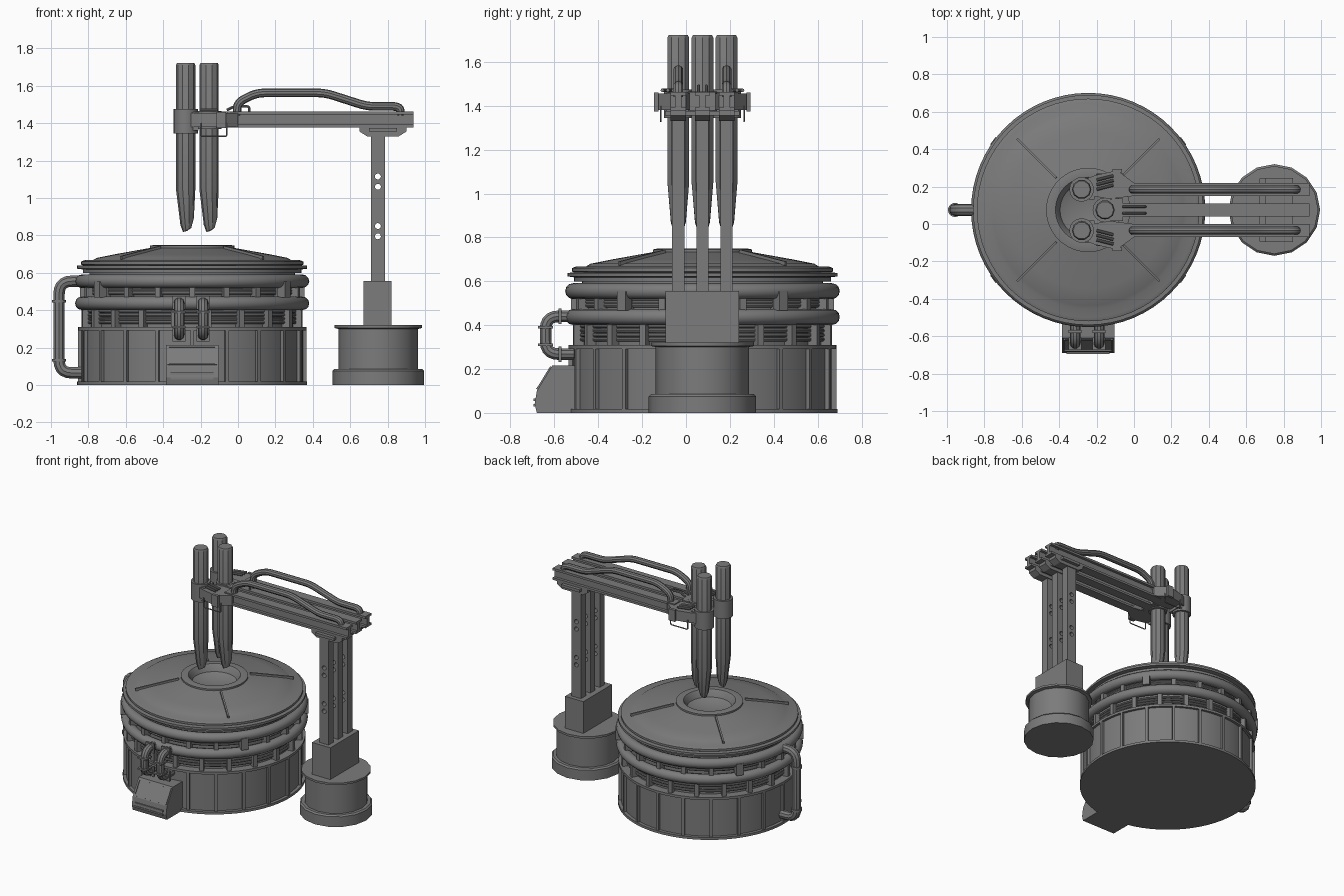
import bpy, bmesh, math
from mathutils import Matrix, Vector

cube = bpy.data.objects.get("Cube")
if cube:
    bpy.data.objects.remove(cube, do_unlink=True)

steel = bpy.data.materials.new("dark_steel")
steel.use_nodes = True
GREY = (0.2, 0.2, 0.2, 1)
steel.diffuse_color = GREY
steel.node_tree.nodes["Principled BSDF"].inputs["Base Color"].default_value = GREY

CX, CY = -0.245, 0.075          # furnace axis
PX = 0.75                       # mast axis
LANES = (-0.11, 0, 0.11)        # three parallel arms, offset from CY


def finish(name, bm, smooth=True):
    bmesh.ops.recalc_face_normals(bm, faces=bm.faces)
    me = bpy.data.meshes.new(name)
    bm.to_mesh(me)
    bm.free()
    ob = bpy.data.objects.new(name, me)
    bpy.context.collection.objects.link(ob)
    me.materials.append(steel)
    if smooth:
        shade(ob)
    return ob


def select(ob):
    bpy.ops.object.select_all(action='DESELECT')
    ob.select_set(True)
    bpy.context.view_layer.objects.active = ob


def shade(ob):
    select(ob)
    bpy.ops.object.shade_smooth_by_angle(angle=math.radians(32))


def lathe(name, profile, x=CX, y=CY, segs=64):
    """Revolve (radius, z) points; radius 0 closes the ends."""
    bm = bmesh.new()
    vs = [bm.verts.new((r, 0, z)) for r, z in profile]
    es = [bm.edges.new(p) for p in zip(vs, vs[1:])]
    bmesh.ops.spin(bm, geom=vs + es, cent=(0, 0, 0), axis=(0, 0, 1),
                   angle=math.tau, steps=segs, use_duplicate=False)
    bmesh.ops.remove_doubles(bm, verts=bm.verts, dist=1e-5)
    bmesh.ops.translate(bm, verts=bm.verts, vec=(x, y, 0))
    return finish(name, bm)


def boxes(name, items):
    """Join boxes given as (centre, size) or (centre, size, rotation)."""
    bm = bmesh.new()
    for c, s, *rot in items:
        m = Matrix.Translation(c) @ (rot[0] if rot else Matrix()) @ Matrix.Diagonal((*s, 1))
        bmesh.ops.create_cube(bm, size=1, matrix=m)
    return finish(name, bm, False)


def ring(name, count, radius, z, size, phase=0, tilt=0):
    """Boxes spread round the furnace axis."""
    items = []
    for i in range(count):
        a = phase + math.tau * i / count
        rot = Matrix.Rotation(a, 4, 'Z') @ Matrix.Rotation(tilt, 4, 'Y')
        items.append(((CX + radius * math.cos(a), CY + radius * math.sin(a), z), size, rot))
    return boxes(name, items)


def prism(name, pts, axis, lo, hi):
    """Extrude a polygon along an axis."""
    place = {'X': lambda a, b: (lo, a, b), 'Y': lambda a, b: (a, lo, b),
             'Z': lambda a, b: (a, b, lo)}[axis]
    bm = bmesh.new()
    f = bm.faces.new([bm.verts.new(place(*p)) for p in pts])
    new = bmesh.ops.extrude_face_region(bm, geom=[f])["geom"]
    step = Vector([(hi - lo) * (axis == k) for k in "XYZ"])
    bmesh.ops.translate(bm, verts=[v for v in new if isinstance(v, bmesh.types.BMVert)], vec=step)
    return finish(name, bm, False)


def to_mesh(name, cu):
    ob = bpy.data.objects.new(name, cu)
    bpy.context.collection.objects.link(ob)
    cu.materials.append(steel)
    select(ob)
    bpy.ops.object.convert(target='MESH')
    shade(ob)
    return ob


def tube(name, pts, r, bend=0.04, closed=False):
    """Round pipe along a path with rounded corners."""
    pts = [Vector(p) for p in pts]
    path = [pts[0]]
    for a, b, c in zip(pts, pts[1:], pts[2:]):
        p = b + (a - b).normalized() * min(bend, (a - b).length / 2)
        q = b + (c - b).normalized() * min(bend, (c - b).length / 2)
        for i in range(6):
            t = i / 5
            path.append(p * (1 - t) ** 2 + b * 2 * t * (1 - t) + q * t * t)
    path.append(pts[-1])
    cu = bpy.data.curves.new(name, 'CURVE')
    cu.dimensions = '3D'
    cu.bevel_depth, cu.bevel_resolution, cu.use_fill_caps = r, 3, True
    sp = cu.splines.new('POLY')
    sp.points.add(len(path) - 1)
    for p, v in zip(sp.points, path):
        p.co = (*v, 1)
    return to_mesh(name, cu)


def torus(name, R, r, z, sides=12):
    arc = [(R + r * math.cos(math.tau * i / sides), z + r * math.sin(math.tau * i / sides))
           for i in range(sides + 1)]
    return lathe(name, arc)


# Furnace vessel: lower shell with flanges and ribs, recessed upper shell
lathe("lower_shell", [(0, 0), (.615, 0), (.615, .018), (.592, .018), (.592, .292),
                      (.61, .292), (.61, .31), (.55, .31), (.55, .62), (0, .62)])
ring("shell_ribs", 20, .598, .155, (.024, .02, .275), math.pi / 2)
for z in (.335, .355, .375, .395, .49, .505, .52):
    torus("cooling_tube", .558, .009, z, 8)
ring("lower_brackets", 20, .57, .36, (.05, .03, .1), .15)
ring("upper_brackets", 20, .575, .5, (.05, .03, .08), 0)
torus("lower_ring_pipe", .59, .036, .437)
torus("upper_ring_pipe", .59, .036, .555)
ring("side_lugs", 2, .605, .51, (.05, .05, .085), math.radians(-36))
ring("side_lugs_back", 2, .605, .51, (.05, .05, .085), math.radians(36))

# Domed lid with electrode opening
lathe("lid", [(0, .6), (.585, .6), (.585, .618), (.615, .622), (.615, .638), (.585, .64),
              (.595, .645), (.595, .66), (.575, .668), (.53, .668), (.51, .68), (.42, .698),
              (.225, .733), (.225, .745), (.2, .75), (.175, .748), (.165, .735),
              (.15, .7), (.1, .68), (0, .675)])
ring("lid_ribs", 4, .39, .708, (.3, .012, .018), math.pi / 4, math.atan2(.05, .27))

# Side downpipe with collars
tube("side_pipe", [(-.82, CY, .555), (-.957, CY, .555), (-.957, CY, .065), (-.82, CY, .065)], .032, .07)
for z in (.44, .125):
    lathe("pipe_collar", [(0, z), (.038, z), (.038, z + .015), (0, z + .015)], -.957, CY, 16)

# Tapping box at the front, with recessed-look panel frame and grille
prism("tapping_box", [(-.5, 0), (-.68, 0), (-.69, .04), (-.68, .1), (-.61, .215), (-.5, .215)],
      'X', CX - .14, CX + .14)
slope = Matrix.Rotation(-math.atan2(.07, .115), 4, 'X')
boxes("box_frame", [((CX, -.677, .112), (.26, .008, .01), slope),
                    ((CX, -.617, .206), (.26, .008, .01), slope)] +
      [((CX + s * .128, -.647, .159), (.01, .008, .12), slope) for s in (-1, 1)])
boxes("box_grille", [((CX, -.688, z), (.23, .012, .012)) for z in (.035, .06)])

# Twin bent pipes above the tapping box
for x in (-.315, -.187):
    tube("front_pipe", [(x, -.5, .44), (x, -.64, .44), (x, -.64, .268), (x, -.5, .268)], .028, .06)
    boxes("pipe_flange", [((x, -.575, z), (.07, .014, .07)) for z in (.44, .268)]
          + [((x, -.64, .39), (.068, .068, .012)), ((x, -.64, .31), (.068, .068, .012))])

# Mast pedestal
lathe("pedestal", [(0, 0), (.245, 0), (.245, .075), (.235, .085), (.213, .085), (.213, .3),
                   (.235, .305), (.235, .32), (0, .32)], PX, CY, 16)
boxes("mast_box", [((.745, CY, .435), (.15, .335, .24))])

# Three perforated masts, each carrying an I-beam arm
for lane in LANES:
    y = CY + lane
    cu = bpy.data.curves.new("mast", 'CURVE')
    cu.dimensions, cu.fill_mode, cu.extrude = '2D', 'BOTH', .028
    outline = [(-.038, .55), (.038, .55), (.038, 1.34), (-.038, 1.34)]
    holes = [[(.016 * math.cos(math.tau * i / 12), z + .016 * math.sin(math.tau * i / 12))
              for i in range(12)] for z in (.795, .85, 1.06, 1.115)]
    for loop in [outline] + holes:
        sp = cu.splines.new('POLY')
        sp.points.add(len(loop) - 1)
        sp.use_cyclic_u = True
        for p, v in zip(sp.points, loop):
            p.co = (*v, 0, 1)
    post = to_mesh("mast", cu)
    post.matrix_world = Matrix.Translation((.748, y, 0)) @ Matrix.Rotation(math.pi / 2, 4, 'X')
    prism("mast_head", [(.65, 1.38), (.65, 1.355), (.69, 1.33), (.86, 1.33), (.9, 1.355), (.9, 1.38)],
          'Y', y - .035, y + .035)
    x0 = -.06 if lane else -.11
    mid, size = (x0 + .937) / 2, .937 - x0
    boxes("arm_beam", [((mid, y, 1.385), (size, .07, .016)), ((mid, y, 1.455), (size, .07, .016)),
                       ((mid, y, 1.42), (size, .03, .06))])
boxes("head_plate", [((.775, CY, 1.365), (.15, .34, .02))])

# Bent cooling pipes over the outer arms
for y in (CY - .11, CY + .11):
    tube("arm_pipe", [(-.005, y, 1.44), (-.005, y, 1.51), (.1, y, 1.562), (.465, y, 1.562),
                      (.69, y, 1.49), (.868, y, 1.49), (.868, y, 1.44)], .023, .045)

# Electrodes with worn tips, and their clamp collars
for x, lane in ((-.28, LANES[0]), (-.155, LANES[1]), (-.28, LANES[2])):
    y = CY + lane
    rod = lathe("electrode", [(0, .82), (.022, .825), (.036, .87), (.052, 1.05),
                              (.052, 1.71), (.046, 1.722), (0, 1.722)], x, y, 10)
    for v in rod.data.vertices:         # lopsided worn tip
        if v.co.z < .9:
            v.co.x += .008
            v.co.z += (v.co.x - x) * .5
    lo, hi = (1.345, 1.475) if lane else (1.37, 1.465)
    lathe("clamp_collar", [(.05, lo), (.066, lo), (.066, hi), (.05, hi), (.05, lo)], x, y, 16)

# Outer clamp holders, mirrored about the middle arm
for s in (-1, 1):
    prism("clamp_holder", [(x, CY + s * d) for x, d in
                           ((.0, .075), (.0, .145), (-.09, .212), (-.21, .185), (-.27, .16),
                            (-.24, .075), (-.12, .06))], 'Z', 1.38, 1.455)
    boxes("holder_lip", [((-.09, CY + s * .21, 1.417), (.05, .02, .085)),
                         ((-.225, CY + s * .11, 1.41), (.03, .11, .1))])
    for k in range(3):
        d = .115 + .025 * k
        tube("clamp_bolt", [(-.2, CY + s * (d - .005), 1.47), (-.11, CY + s * (d + .018), 1.47)], .008)
    tube("guard_rail", [(-.2, CY + s * .19, 1.4), (-.2, CY + s * .19, 1.33),
                        (-.06, CY + s * .19, 1.33), (-.06, CY + s * .19, 1.4)], .004, .01)
    tube("middle_hose", [(-.06, CY + s * .018, 1.47), (-.02, CY + s * .018, 1.49),
                         (.06, CY + s * .018, 1.49), (.06, CY + s * .018, 1.455)], .007, .015)
boxes("middle_clamp_block", [((-.09, CY, 1.42), (.06, .12, .085))])
